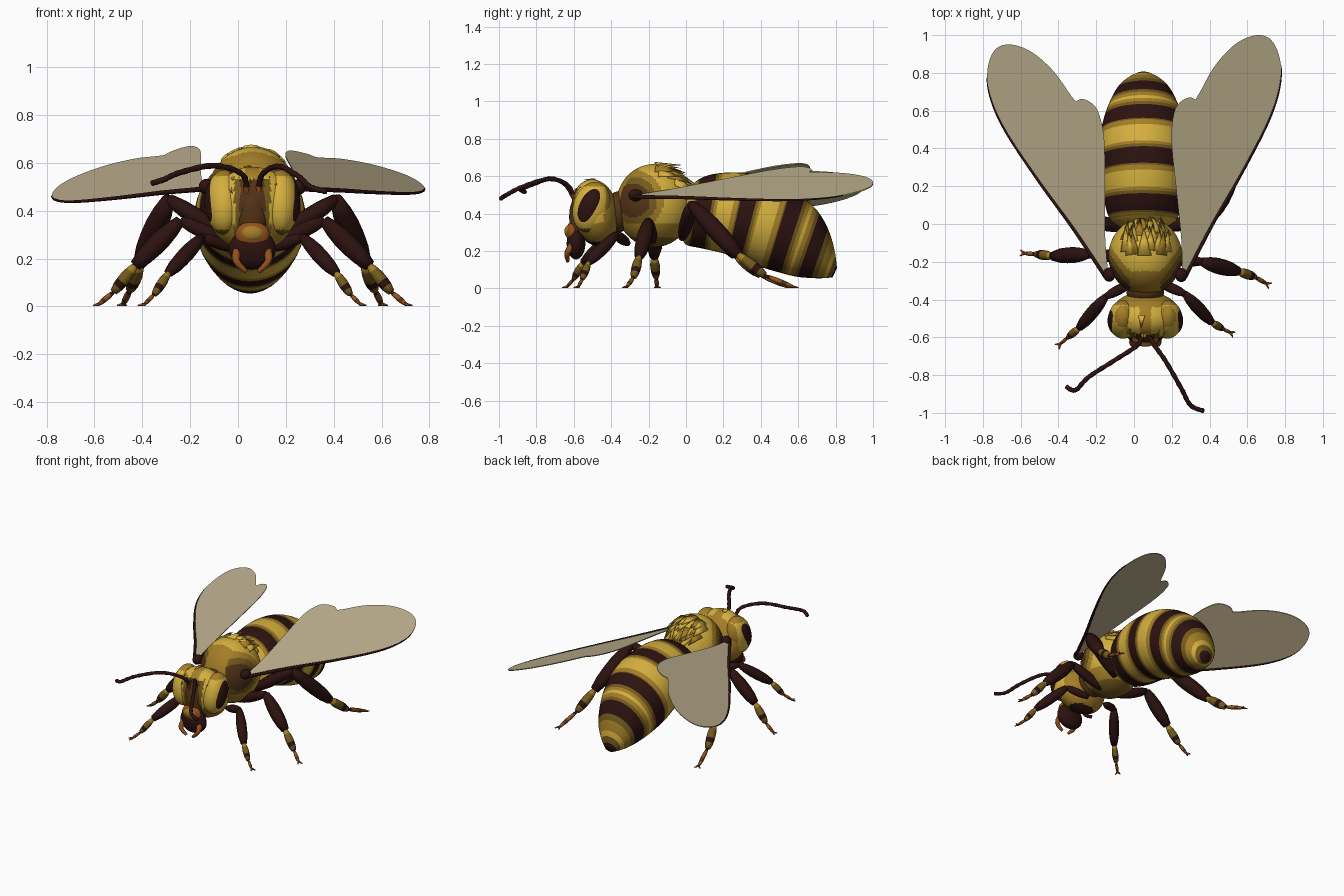
import bpy, bmesh, math, random
from mathutils import Vector, Matrix, Euler

cube = bpy.data.objects.get("Cube")
if cube:
    bpy.data.objects.remove(cube, do_unlink=True)
random.seed(4)
MID = 0.06  # the body axis lies a little off centre

PALETTE = {"yellow": (0.66, 0.43, 0.048), "ochre": (0.37, 0.21, 0.02), "olive": (0.17, 0.10, 0.012),
           "brown": (0.085, 0.032, 0.008), "rust": (0.30, 0.08, 0.012), "maroon": (0.025, 0.006, 0.005),
           "wing_beige": (0.52, 0.44, 0.275)}
MATS = {}
for key, rgb in PALETTE.items():
    m = bpy.data.materials.new(key)
    m.use_nodes = True
    m.diffuse_color = (*rgb, 1)
    m.node_tree.nodes["Principled BSDF"].inputs["Base Color"].default_value = (*rgb, 1)
    MATS[key] = m
NAMES = list(PALETTE)


def finish(bm, name, rule=None, smooth=True):
    """Turn a bmesh into an object; rule maps a face centre to a colour name."""
    bmesh.ops.recalc_face_normals(bm, faces=bm.faces)
    for f in bm.faces:
        f.smooth = smooth
        if rule:
            f.material_index = NAMES.index(rule(f.calc_center_median()))
    me = bpy.data.meshes.new(name)
    bm.to_mesh(me)
    bm.free()
    for key in NAMES:
        me.materials.append(MATS[key])
    bpy.context.collection.objects.link(bpy.data.objects.new(name, me))


def ball(name, loc, size, rule, tilt=0, seg=32):
    bm = bmesh.new()
    mat = Matrix.LocRotScale(Vector(loc), Euler((tilt, 0, 0)), Vector(size))
    bmesh.ops.create_uvsphere(bm, u_segments=seg, v_segments=seg * 2 // 3, radius=1, matrix=mat)
    finish(bm, name, rule if callable(rule) else lambda c: rule)


def spline(pts, steps):
    """Catmull-Rom through tuples of any size."""
    out = []
    for i in range(len(pts) - 1):
        a, b, c, d = pts[max(i - 1, 0)], pts[i], pts[i + 1], pts[min(i + 2, len(pts) - 1)]
        for t in (s / steps for s in range(steps)):
            out.append(tuple(q + t * ((r - p) / 2 + t * (p - 2.5 * q + 2 * r - w / 2
                             + t * (1.5 * (q - r) + (w - p) / 2))) for p, q, r, w in zip(a, b, c, d)))
    return out + [tuple(pts[-1])]


def loft(bm, rings, colours):
    loops = [[bm.verts.new(p) for p in ring] for ring in rings]
    n = len(loops[0])
    for low, high, col in zip(loops, loops[1:], colours):
        for i in range(n):
            j = (i + 1) % n
            bm.faces.new((low[i], low[j], high[j], high[i])).material_index = NAMES.index(col)
    for ring, col in ((loops[0], colours[0]), (loops[-1], colours[-1])):
        bm.faces.new(ring).material_index = NAMES.index(col)


def tube(bm, pts, radii, colours, n=10):
    pts = [Vector(p) for p in pts]
    rings = []
    for i, p in enumerate(pts):
        q = (pts[min(i + 1, len(pts) - 1)] - pts[max(i - 1, 0)]).to_track_quat("Z", "Y")
        rings.append([p + q @ Vector((math.cos(a), math.sin(a), 0)) * radii[i]
                      for a in (math.tau * k / n for k in range(n))])
    loft(bm, rings, colours)


# Abdomen: slanted rings given by top point, bottom point and half width
stations = [(-.01, .49, -.03, .29, .11), (.05, .57, .0, .235, .175), (.14, .61, .08, .215, .205),
            (.28, .62, .19, .19, .222), (.42, .60, .3, .155, .232), (.53, .555, .4, .115, .23),
            (.63, .485, .5, .085, .208), (.71, .405, .59, .063, .175), (.765, .305, .68, .055, .135),
            (.795, .2, .74, .055, .085), (.807, .11, .785, .06, .035)]
BANDS = [(.075, .165), (.325, .412), (.565, .637), (.715, .76)]


def band_colour(y):
    if y > .805 or any(a <= y <= b for a, b in BANDS):
        return "maroon"
    if y > .8 or any(a - .012 < y < b + .014 for a, b in BANDS):
        return "olive"
    return "ochre" if any(a - .032 < y < b + .032 for a, b in BANDS) else "yellow"


rings, tops = [], []
for yt, zt, yb, zb, w in spline(stations, 16):
    waves = [(math.cos(math.tau * k / 40), math.sin(math.tau * k / 40) / 2) for k in range(40)]
    rings.append([(MID - .01 + c * w, (yt + yb) / 2 + s * (yt - yb), (zt + zb) / 2 + s * (zt - zb))
                  for c, s in waves])
    tops.append(yt)
bm = bmesh.new()
loft(bm, rings, [band_colour((a + b) / 2) for a, b in zip(tops, tops[1:])])
finish(bm, "abdomen")


# Thorax, with brown patches around the wing roots
def thorax_rule(c):
    d = math.hypot(c.y + .28, c.z - .47) + (.2 if abs(c.x - MID) < .08 else 0)
    if d < .09:
        return "brown"
    if d < .125 or c.z < .27:
        return "olive"
    return "ochre" if c.y < -.25 or c.z < .35 or d < .16 else "yellow"


T_C, T_R = Vector((MID, -.17, .443)), Vector((.195, .205, .222))
ball("thorax", T_C, T_R, thorax_rule, seg=96)
ball("neck", (MID, -.36, .41), (.1, .07, .11), "brown")
ball("waist", (MID, .0, .39), (.12, .08, .12), "maroon")


# Head, face and eyes
def head_rule(c):
    dx = abs(c.x - MID)
    if c.z < .25:
        return "maroon"
    if c.y < -.5 and dx < .075 and c.z < .53:
        return "brown" if dx < .05 else "olive"
    return "ochre" if c.y > -.44 or c.z < .35 or dx < .03 else "yellow"


def surround_rule(c):
    dx = abs(c.x - MID)
    if dx < .06 or c.z < .32:
        return "olive"
    return "ochre" if dx < .08 or c.z > .545 or c.y > -.43 else "yellow"


H_C, H_R = Vector((MID, -.485, .405)), Vector((.185, .125, .18))
ball("head", H_C, H_R, head_rule, .2, 80)
ball("face", (MID, -.578, .35), (.06, .045, .13), "brown", .1)
ball("snout", (MID, -.588, .24), (.098, .05, .085), "maroon")
ball("face_patch_rim", (MID, -.61, .3), (.072, .032, .055), "rust")
ball("face_patch", (MID, -.625, .305), (.048, .025, .034), "ochre")
for side, s in (("left", 1), ("right", -1)):
    ball(side + "_eye_surround", (MID + s * .118, -.505, .435), (.078, .098, .138), surround_rule, -.3, 64)
    ball(side + "_eye", (MID + s * .153, -.512, .44), (.047, .066, .106), "maroon", -.4)
    bm = bmesh.new()
    path = spline([(MID + s * .06, -.6, .24), (MID + s * .067, -.635, .19), (MID + s * .025, -.632, .145)], 5)
    tube(bm, path, [.022 - .0013 * i for i in range(len(path))], ["rust"] * len(path))
    finish(bm, side + "_mandible")

# Antennae
antennae = {
    "left": [(.085, -.59, .46), (.1, -.63, .55), (.17, -.73, .585), (.25, -.87, .545), (.3, -.96, .5), (.37, -.99, .48)],
    "right": [(.035, -.59, .46), (.02, -.64, .55), (-.1, -.72, .588), (-.24, -.81, .56), (-.31, -.88, .53), (-.36, -.86, .515)]}
for side, pts in antennae.items():
    path = spline(pts, 6)
    bm = bmesh.new()
    tube(bm, path, [.011 + .002 * (i % 2) for i in range(len(path))], ["rust"] * 3 + ["maroon"] * len(path), 8)
    finish(bm, side + "_antenna")

# Legs: hip, knee, ankle, heel, toe; the right side is mirrored and turned
legs = {
    "front": ([(.13, -.31, .24), (.27, -.37, .29), (.41, -.52, .14), (.47, -.555, .05), (.51, -.575, .01)], .8, -.06),
    "middle": ([(.13, -.18, .25), (.36, -.2, .36), (.55, -.25, .17), (.64, -.28, .06), (.7, -.315, .01)], 1, .16),
    "hind": ([(.14, -.02, .27), (.41, .03, .45), (.53, .28, .18), (.57, .42, .07), (.6, .57, .01)], 1.15, -.03)}
SWELL = (.55, .85, 1, 1, .9, .6)
SEGMENTS = [(.033, ["maroon"] * 5), (.042, ["maroon"] * 5),
            (.026, ["ochre", "olive", "olive", "maroon", "olive"]),
            (.012, ["maroon", "rust", "rust", "brown", "rust"])]
for part, (pts, fat, turn) in legs.items():
    for side in ("left", "right"):
        path = [Vector(p) for p in pts]
        if side == "right":
            path = [Vector((2 * MID - p.x, p.y + turn * i / 4, p.z)) for i, p in enumerate(path)]
        bm = bmesh.new()
        for a, b, (r, cols) in zip(path, path[1:], SEGMENTS):
            tube(bm, [a.lerp(b, k / 5) for k in range(6)], [r * fat * w for w in SWELL], cols)
        # Paired claws
        toe = path[-1]
        out = (toe - path[-2]).normalized() * .03
        for s in (-1, 1):
            tip = toe + out + Vector((-out.y, out.x, 0)) * s * .7
            tip.z = .004
            tube(bm, [toe, tip], [.008, .003], ["rust"], 6)
        finish(bm, side + "_" + part + "_leg")

# Wings: outline measured from the root, lying in a tilted plane
outline = [(0, 0), (.14, .27), (.3, .55), (.44, .82), (.5, 1.0), (.505, 1.14), (.46, 1.25), (.38, 1.28),
           (.27, 1.235), (.16, 1.12), (.08, .98), (.055, .94)]
lobe = [(.055, .94), (.02, .95), (-.03, .92), (-.06, .86), (-.072, .72), (-.045, .45), (-.02, .2), (-.015, 0)]
for side, s, root, turn, fall, rise in (("left", 1, .27, 0, -.337, .159), ("right", -1, -.15, .11, -.421, .222)):
    def place(p, lift=0):
        x = p[0] * math.cos(turn) + p[1] * math.sin(turn)
        y = p[1] * math.cos(turn) - p[0] * math.sin(turn)
        return Vector((root + s * x, y - .28, .49 + fall * x + rise * y + lift))

    edge = spline(outline, 6)
    bm = bmesh.new()
    loft(bm, [[place(p, h) for p in edge + spline(lobe, 6)[1:]] for h in (-.003, .003)], ["wing_beige"])
    finish(bm, side + "_wing", smooth=False)
    bm = bmesh.new()
    tube(bm, [place(p) for p in edge[:30]], [.012 - .0003 * i for i in range(30)], ["maroon"] * 30, 6)
    finish(bm, side + "_wing_vein")
    ball(side + "_wing_root", place((-.02, .01)), (.033, .038, .033), "maroon", seg=16)


# Fur: flattened tufts lying on the thorax and brow
def fur(name, centre, radii, count, spread, flow, length):
    bm = bmesh.new()
    for i in range(count):
        u = Vector((random.uniform(-.6, .6), random.uniform(*spread), 0))
        u.z = math.sqrt(max(0.05, 1 - u.x ** 2 - u.y ** 2))
        normal = Vector([a / b for a, b in zip(u, radii)]).normalized()
        d = Vector((u.x * .3, flow, 0))
        d = ((d - normal * d.dot(normal)).normalized() + normal * .16).normalized()
        across = d.cross(normal).normalized()
        size = length * random.uniform(.75, 1.2)
        turn = Matrix((across, d.cross(across), d)).transposed().to_quaternion()
        spot = centre + Vector([a * b for a, b in zip(u, radii)]) + d * size * .3
        made = bmesh.ops.create_cone(bm, cap_ends=True, segments=8, radius1=size * .26, radius2=0, depth=size,
                                     matrix=Matrix.LocRotScale(spot, turn, Vector((1, .35, 1))))
        for f in {f for v in made["verts"] for f in v.link_faces}:
            f.material_index = NAMES.index("ochre" if i % 4 == 0 else "yellow")
    finish(bm, name)


fur("thorax_fur", T_C, T_R, 30, (.1, .8), 1, .13)
fur("brow_fur", H_C, H_R, 14, (-.7, -.1), -1, .07)
